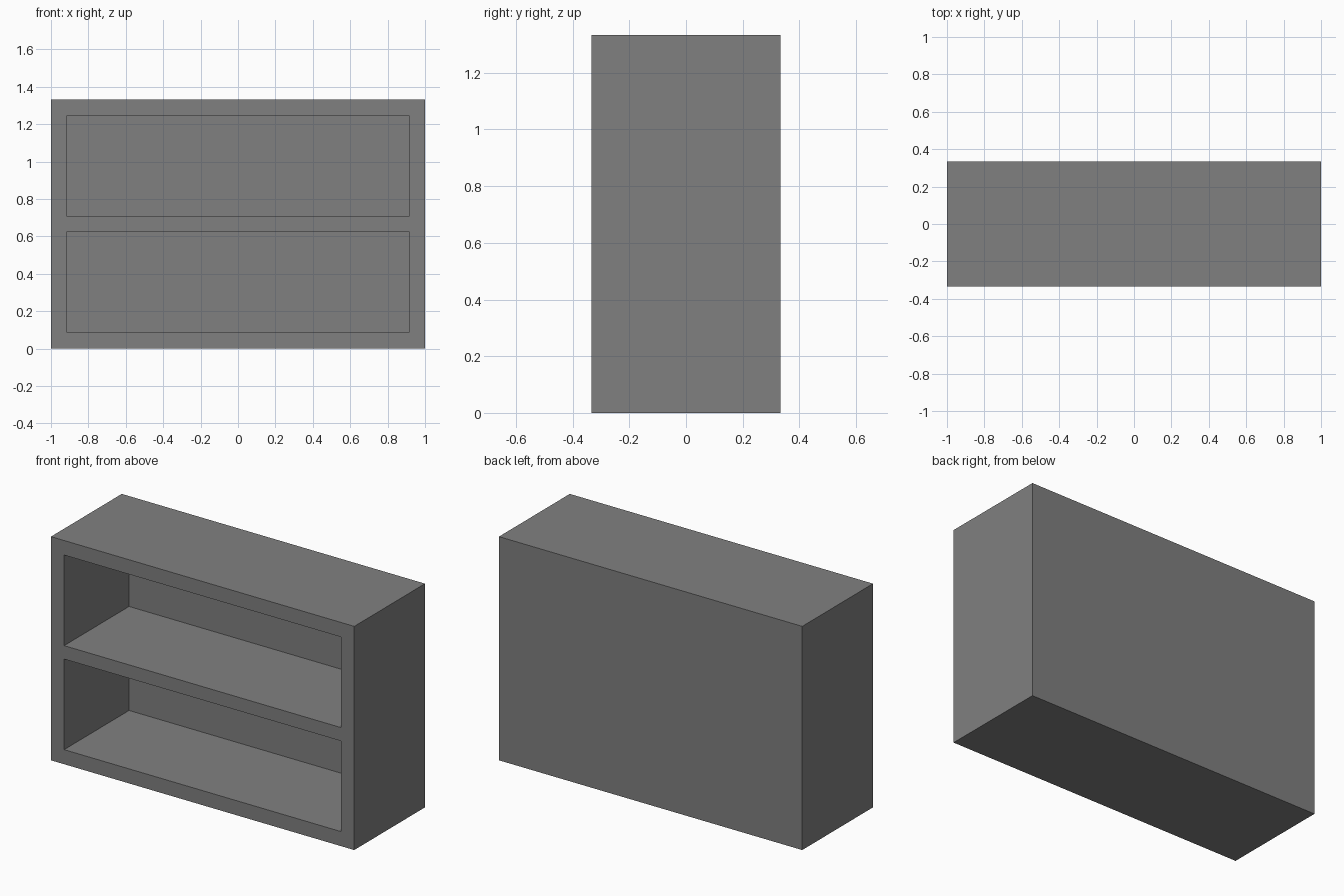
import bpy

if "Cube" in bpy.data.objects:
    bpy.data.objects.remove(bpy.data.objects["Cube"])

W, D, H = 2.0, 0.6667, 1.3333      # overall size
FRAME, SHELF, BACK = 0.0867, 0.08, 0.055

grey = bpy.data.materials.new("mid_grey")
grey.diffuse_color = (0.216, 0.216, 0.216, 1)
grey.use_nodes = True
grey.node_tree.nodes["Principled BSDF"].inputs["Base Color"].default_value = grey.diffuse_color


def box(name, lo, hi):
    bpy.ops.mesh.primitive_cube_add(size=1, location=[(a + b) / 2 for a, b in zip(lo, hi)])
    ob = bpy.context.object
    ob.name = name
    ob.scale = [b - a for a, b in zip(lo, hi)]
    bpy.ops.object.transform_apply(location=True, rotation=False, scale=True)
    ob.data.materials.append(grey)
    return ob


# Solid case
case = box("bookcase", (-W / 2, -D / 2, 0), (W / 2, D / 2, H))

# Two open compartments, leaving a shelf between and a thin back panel
open_h = (H - 2 * FRAME - SHELF) / 2
for i in range(2):
    z = FRAME + i * (open_h + SHELF)
    cutter = box("compartment_cutter", (-W / 2 + FRAME, -D / 2 - 0.1, z),
                 (W / 2 - FRAME, D / 2 - BACK, z + open_h))
    cutter.hide_render = True
    mod = case.modifiers.new("compartment", 'BOOLEAN')
    mod.operation = 'DIFFERENCE'
    mod.solver = 'EXACT'
    mod.object = cutter
    bpy.context.view_layer.objects.active = case
    bpy.ops.object.modifier_apply(modifier=mod.name)
    bpy.data.objects.remove(cutter)
